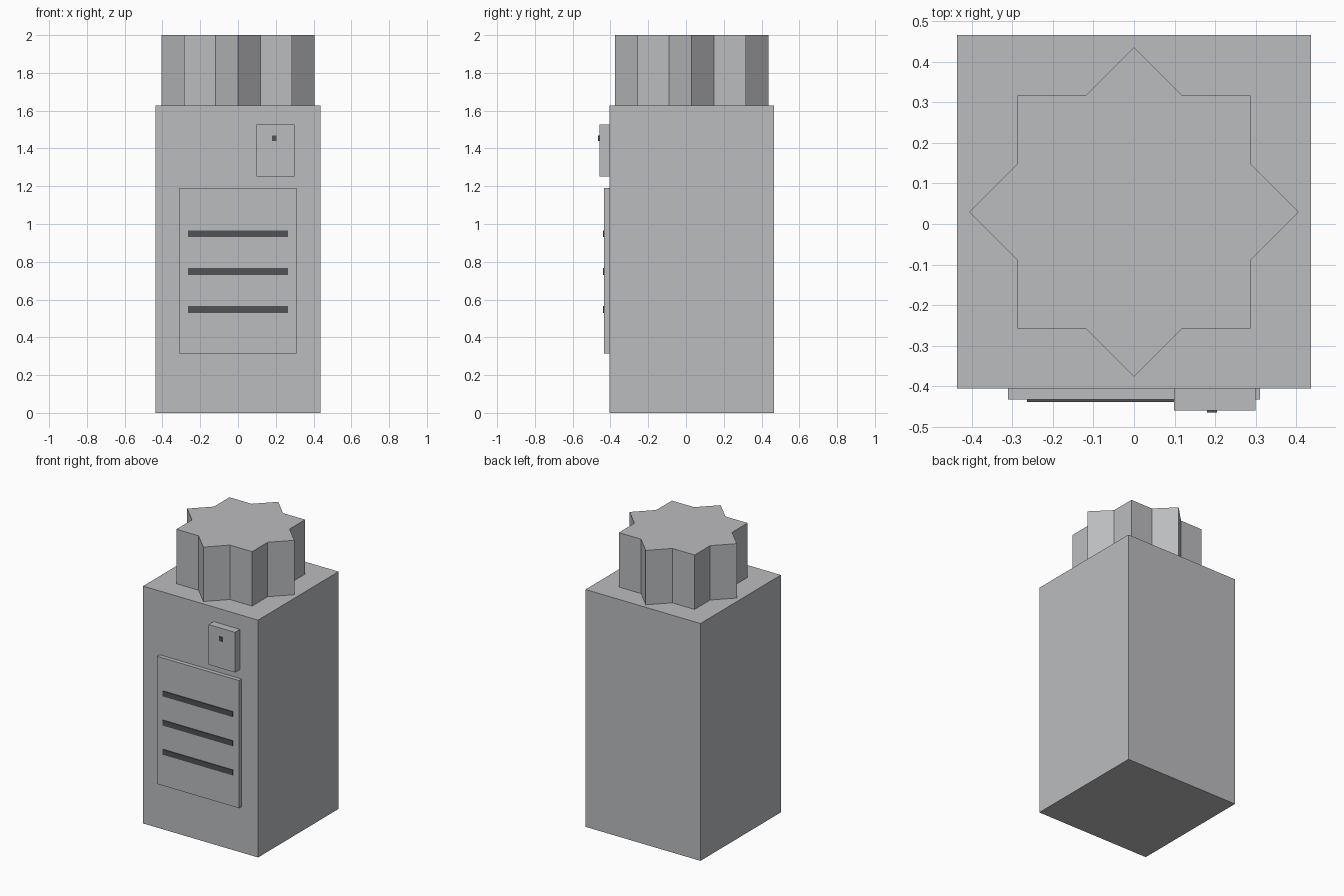
import bpy, bmesh, math

if "Cube" in bpy.data.objects:
    bpy.data.objects.remove(bpy.data.objects["Cube"])


def material(name, rgb):
    m = bpy.data.materials.new(name)
    m.diffuse_color = (*rgb, 1.0)
    m.use_nodes = True
    m.node_tree.nodes["Principled BSDF"].inputs["Base Color"].default_value = m.diffuse_color
    return m


GREY = material("light_grey", (0.50, 0.505, 0.52))
DARK = material("dark_grey", (0.085, 0.085, 0.09))


def prism(name, points, z0, z1, mat):
    """Extrude a counter-clockwise xy outline from z0 to z1."""
    bm = bmesh.new()
    face = bm.faces.new([bm.verts.new((x, y, z0)) for x, y in points])
    ext = bmesh.ops.extrude_face_region(bm, geom=[face], use_keep_orig=True)
    for g in ext["geom"]:
        if isinstance(g, bmesh.types.BMVert):
            g.co.z = z1
    bmesh.ops.recalc_face_normals(bm, faces=bm.faces[:])
    me = bpy.data.meshes.new(name)
    bm.to_mesh(me)
    bm.free()
    me.materials.append(mat)
    ob = bpy.data.objects.new(name, me)
    bpy.context.collection.objects.link(ob)
    return ob


def box(name, x0, x1, y0, y1, z0, z1, mat):
    return prism(name, [(x0, y0), (x1, y0), (x1, y1), (x0, y1)], z0, z1, mat)


FRONT = -0.405

# Cabinet body
box("cabinet_body", -0.436, 0.436, FRONT, 0.466, 0.0, 1.627, GREY)

# Eight-pointed star cap
R = 0.406
r = R * math.cos(math.pi / 4) / math.cos(math.pi / 8)
star = []
for i in range(16):
    rad, a = (r if i % 2 else R), i * math.pi / 8
    star.append((rad * math.cos(a), 0.03 + rad * math.sin(a)))
prism("star_cap", star, 1.627, 2.0, GREY)

# Front panel with three vent slats
box("front_panel", -0.311, 0.311, -0.433, FRONT, 0.315, 1.19, GREY)
for i in range(3):
    z = 0.548 + 0.2 * i
    box(f"vent_slat_{i + 1}", -0.264, 0.264, -0.439, -0.432, z - 0.018, z + 0.018, DARK)

# Small control box with its indicator
box("control_box", 0.099, 0.299, -0.459, FRONT, 1.252, 1.527, GREY)
box("indicator", 0.18, 0.205, -0.465, -0.458, 1.439, 1.468, DARK)
